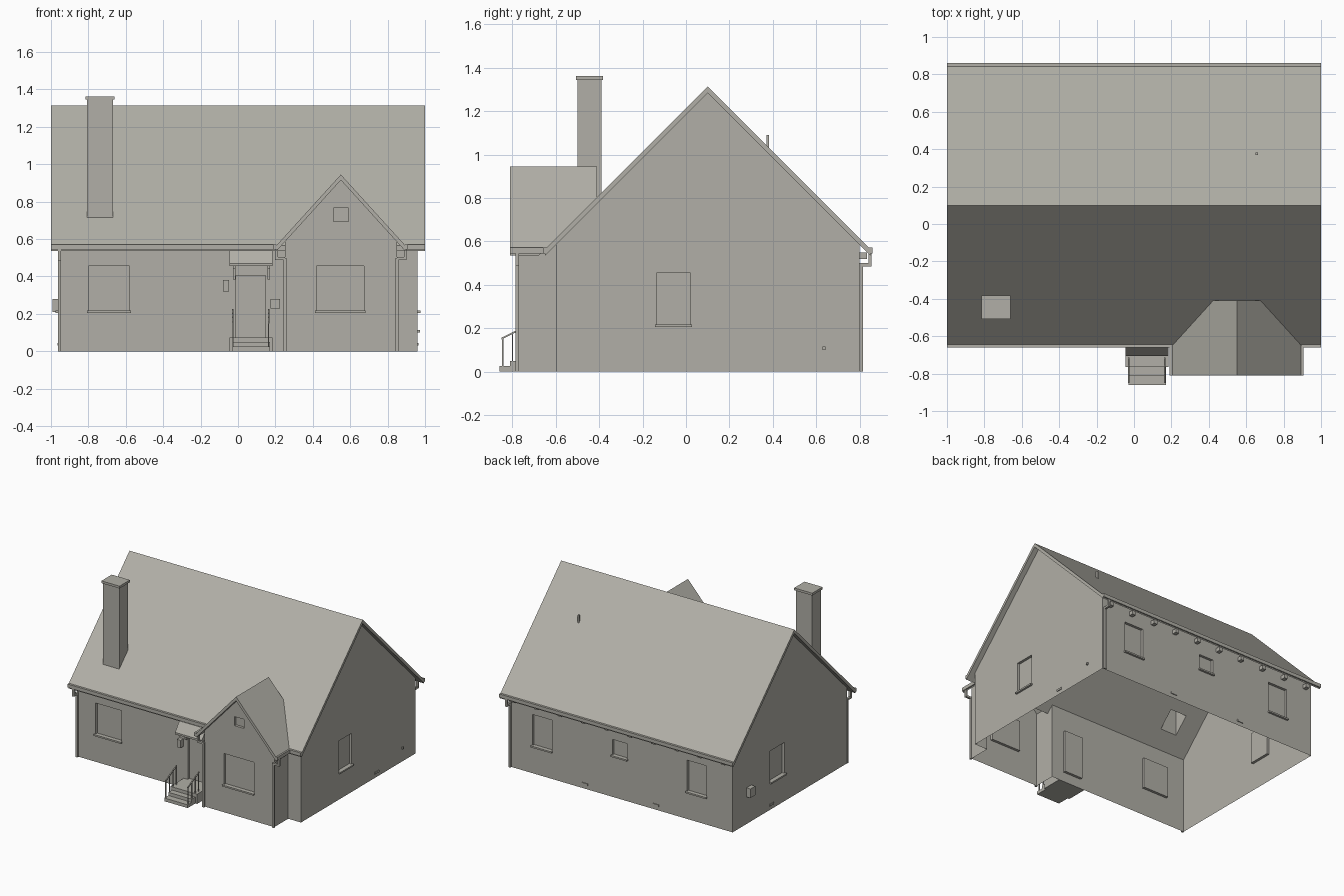
import bpy, bmesh
from mathutils import Vector

cube = bpy.data.objects.get("Cube")
if cube:
    bpy.data.objects.remove(cube)

GREY = (0.44, 0.43, 0.385, 1)
plaster = bpy.data.materials.new("warm_grey")
plaster.use_nodes = True
plaster.diffuse_color = GREY
plaster.node_tree.nodes["Principled BSDF"].inputs["Base Color"].default_value = GREY


def finish(name, bm):
    mesh = bpy.data.meshes.new(name)
    bm.to_mesh(mesh)
    bm.free()
    mesh.materials.append(plaster)
    obj = bpy.data.objects.new(name, mesh)
    bpy.context.collection.objects.link(obj)
    return obj


def add_box(bm, lo, hi):
    """Axis-aligned box between two corners, added to bm."""
    lo, hi = Vector(lo), Vector(hi)
    verts = bmesh.ops.create_cube(bm, size=1)["verts"]
    for v in verts:
        v.co = Vector((c + 0.5) * (b - a) + a for c, a, b in zip(v.co, lo, hi))
    return list({f for v in verts for f in v.link_faces})


def boxes(name, *spans):
    """One object from boxes given as (x0, x1, y0, y1, z0, z1)."""
    bm = bmesh.new()
    for x0, x1, y0, y1, z0, z1 in spans:
        add_box(bm, (x0, y0, z0), (x1, y1, z1))
    return finish(name, bm)


def cut(bm, co, no, clear=False):
    bmesh.ops.bisect_plane(bm, geom=bm.verts[:] + bm.edges[:] + bm.faces[:], dist=1e-5,
                           plane_co=co, plane_no=no, clear_inner=clear)


def extrude(bm, points, axis, start, end):
    """Closed profile in the plane across axis (0 = x, 1 = y), swept along it."""
    def place(u, z, d):
        return (d, u, z) if axis == 0 else (u, d, z)
    face = bm.faces.new([bm.verts.new(place(u, z, start)) for u, z in points])
    new = bmesh.ops.extrude_face_region(bm, geom=[face], use_keep_orig=True)["geom"]
    for v in new:
        if isinstance(v, bmesh.types.BMVert):
            v.co[axis] = end
    bmesh.ops.recalc_face_normals(bm, faces=bm.faces[:])


def wall(name, points, axis, at, side, holes=(), depth=0.02):
    """Thin wall facing side along axis, with recessed openings (u0, u1, z0, z1)."""
    bm = bmesh.new()
    u_axis = 1 - axis
    out = Vector((0, 0, 0))
    out[axis] = side

    def place(u, z, d):
        p = Vector((0, 0, z))
        p[axis], p[u_axis] = d, u
        return p
    face = bm.faces.new([bm.verts.new(place(u, z, at)) for u, z in points])
    face.normal_update()
    if face.normal.dot(out) < 0:
        face.normal_flip()
    for u0, u1, z0, z1 in holes:
        for u in (u0, u1):
            cut(bm, place(u, 0, at), place(1, 0, 0))
        for z in (z0, z1):
            cut(bm, place(0, z, at), (0, 0, 1))

    def inside(f):
        c = f.calc_center_median()
        return any(u0 < c[u_axis] < u1 and z0 < c.z < z1 for u0, u1, z0, z1 in holes)
    bmesh.ops.delete(bm, geom=[f for f in bm.faces if inside(f)], context="FACES")
    for u0, u1, z0, z1 in holes:
        a, b = place(u0, z0, at), place(u1, z1, at - side * depth)
        lo, hi = map(min, a, b), map(max, a, b)
        faces = add_box(bm, tuple(lo), tuple(hi))
        for f in faces:
            f.normal_update()
        front = [f for f in faces if f.normal.dot(out) > 0.9]
        bmesh.ops.reverse_faces(bm, faces=[f for f in faces if f not in front])
        bmesh.ops.delete(bm, geom=front, context="FACES_ONLY")
    return finish(name, bm)


def sill(name, hole, axis, at, side):
    u0, u1, z, _ = hole
    a, b = sorted((at, at + side * 0.016))
    u = (u0 - 0.007, u1 + 0.007)
    boxes(name, (a, b, *u, z - 0.01, z + 0.002) if axis == 0 else (*u, a, b, z - 0.01, z + 0.002))


# Key heights and lines
X, FRONT, BACK, WING = 0.96, -0.6, 0.8, -0.77
WL, WR, MID = 0.25, 0.85, 0.55
EAVE, RIDGE, TOP = 0.565, 1.315, 0.585

# Walls and windows
gable = [(FRONT, 0), (BACK, 0), (BACK, TOP), (0.1, RIDGE - 0.03), (FRONT, TOP)]
wing_gable = [(WL, 0), (WR, 0), (WR, TOP), (MID, 0.915), (WL, TOP)]


def rect(a, b):
    return [(a, 0), (b, 0), (b, TOP), (a, TOP)]


front_window = (-0.8, -0.58, 0.215, 0.455)
wing_window = (0.42, 0.675, 0.215, 0.455)
left_window = (-0.135, 0.02, 0.215, 0.455)
right_window = (0.165, 0.34, 0.215, 0.455)
back_windows = [(-0.735, -0.57, 0.215, 0.455), (-0.055, 0.07, 0.325, 0.445),
                (0.59, 0.755, 0.215, 0.455)]
door = (-0.01, 0.147, 0.075, 0.405)
gable_vent = (0.51, 0.59, 0.695, 0.765)

wall("front_wall", rect(-X, WL), 1, FRONT, -1, [front_window, door])
wall("front_wall_end", rect(WR, X), 1, FRONT, -1)
wall("wing_front_wall", wing_gable, 1, WING, -1, [wing_window, gable_vent])
wall("wing_right_wall", rect(WING, FRONT), 0, WL, -1)
wall("wing_left_wall", rect(WING, FRONT), 0, WR, 1)
wall("left_gable_wall", gable, 0, X, 1, [left_window])
wall("right_gable_wall", gable, 0, -X, -1, [right_window])
wall("back_wall", rect(-X, X), 1, BACK, 1, back_windows)

sill("front_sill", front_window, 1, FRONT, -1)
sill("wing_sill", wing_window, 1, WING, -1)
sill("left_sill", left_window, 0, X, 1)
sill("right_sill", right_window, 0, -X, -1)
for i, hole in enumerate(back_windows):
    sill(f"back_sill_{i + 1}", hole, 1, BACK, 1)

# Main roof, opened where the chimney passes through
CX0, CX1, CY0, CY1 = -0.807, -0.668, -0.5, -0.39
bm = bmesh.new()
slab = [(-0.65, EAVE), (0.1, RIDGE), (0.85, EAVE)]
extrude(bm, slab + [(y, z - 0.03) for y, z in reversed(slab)], 0, -1, 1)
for x in (CX0, CX1):
    cut(bm, (x, 0, 0), (1, 0, 0))
for y in (CY0, CY1):
    cut(bm, (0, y, 0), (0, 1, 0))
hole = [f for f in bm.faces if CX0 < f.calc_center_median().x < CX1
        and CY0 < f.calc_center_median().y < CY1]
bmesh.ops.delete(bm, geom=hole, context="FACES")
finish("main_roof", bm)

# Wing roof, trimmed along the main roof slope, with a closed rear end
bm = bmesh.new()
slab = [(0.205, EAVE), (MID, 0.945), (0.895, EAVE)]
extrude(bm, slab + [(x, z - 0.03) for x, z in reversed(slab)], 1, -0.81, -0.41)
bm.faces.new([bm.verts.new((x, -0.412, z - 0.01)) for x, z in slab])
cut(bm, (0, 0, EAVE + 0.65), (0, -1, 1), clear=True)
finish("wing_roof", bm)

# Chimney: open shaft and cap
bm = bmesh.new()
add_box(bm, (CX0, CY0, 0.6), (CX1, CY1, 1.35))
cut(bm, (0, 0, EAVE + 0.62), (0, -1, 1), clear=True)
finish("chimney", bm)
boxes("chimney_cap", (CX0 - 0.008, CX1 + 0.008, CY0 - 0.008, CY1 + 0.008, 1.345, 1.363))
boxes("roof_flue", (0.65, 0.663, 0.37, 0.383, 1.0, 1.09))

# Gutters and rafter tails
boxes("gutters", (-1, 0.205, -0.66, -0.643, 0.545, 0.572), (0.895, 1, -0.66, -0.643, 0.545, 0.572),
      (-1, 1, 0.843, 0.86, 0.545, 0.572), (0.19, 0.207, -0.81, -0.65, 0.545, 0.572),
      (0.893, 0.906, -0.81, -0.65, 0.545, 0.572))
boxes("rafter_tails", *[(x / 10 - 0.015, x / 10 + 0.015, BACK, 0.835, 0.52, 0.55)
                        for x in range(-9, 10, 2)])

# Downpipes with elbows to the gutters
for name, x, y, s in (("front", -0.955, FRONT, -1), ("back", 0.945, BACK, 1)):
    end = y + s * 0.055
    boxes(name + "_downpipe", (x - 0.008, x + 0.008, *sorted((y, y + s * 0.015)), 0, 0.5),
          (x - 0.008, x + 0.008, *sorted((y, end)), 0.485, 0.5),
          (x - 0.008, x + 0.008, *sorted((end - s * 0.015, end)), 0.485, 0.55))
for name, x, s in (("wing_right", WL, -1), ("wing_left", WR, 1)):
    end = x + s * 0.052
    boxes(name + "_downpipe", (x - 0.008, x + 0.008, WING - 0.016, WING, 0, 0.5),
          (*sorted((x, end)), WING - 0.016, WING, 0.488, 0.503),
          (*sorted((end - s * 0.015, end)), WING - 0.016, WING, 0.488, 0.55))

# Porch: canopy, brackets, steps and railings
bm = bmesh.new()
extrude(bm, [(FRONT, 0.54), (-0.655, 0.54), (-0.705, 0.47), (-0.705, 0.455), (FRONT, 0.455)],
        0, -0.045, 0.185)
finish("door_canopy", bm)
for name, x in (("right", -0.028), ("left", 0.157)):
    boxes(name + "_canopy_bracket", (x, x + 0.014, -0.615, FRONT, 0.385, 0.46),
          (x, x + 0.014, -0.69, FRONT, 0.44, 0.456))
boxes("porch_steps", (-0.045, 0.185, -0.765, FRONT, 0, 0.075),
      (-0.03, 0.17, -0.81, -0.76, 0, 0.05), (-0.03, 0.17, -0.86, -0.8, 0, 0.025))
for name, x in (("right", -0.03), ("left", 0.161)):
    bm = bmesh.new()
    for y, foot in ((-0.845, 0.025), (-0.8, 0.05), (-0.757, 0.075), (-0.718, 0.075)):
        add_box(bm, (x, y - 0.003, foot), (x + 0.006, y + 0.003, 0.16 + (y + 0.845) * 0.5))
    rail = [(-0.85, 0.157), (-0.713, 0.225)]
    extrude(bm, rail + [(y, z - 0.009) for y, z in reversed(rail)], 0, x - 0.001, x + 0.007)
    finish(name + "_railing", bm)

# Small wall fittings
boxes("porch_lantern", (-0.08, -0.048, -0.635, FRONT, 0.32, 0.38))
boxes("mailbox", (0.175, 0.225, -0.63, FRONT, 0.23, 0.28))
boxes("meter_box", (-0.993, -X, 0.57, 0.63, 0.21, 0.28))
boxes("wall_outlet", (X, 0.972, 0.63, 0.643, 0.1, 0.115))
boxes("base_vents", (0.28, 0.33, BACK, 0.806, 0.03, 0.045), (-0.33, -0.28, BACK, 0.806, 0.03, 0.045),
      (X, 0.966, 0.3, 0.35, 0.03, 0.045), (-0.966, -X, 0.3, 0.35, 0.03, 0.045))
